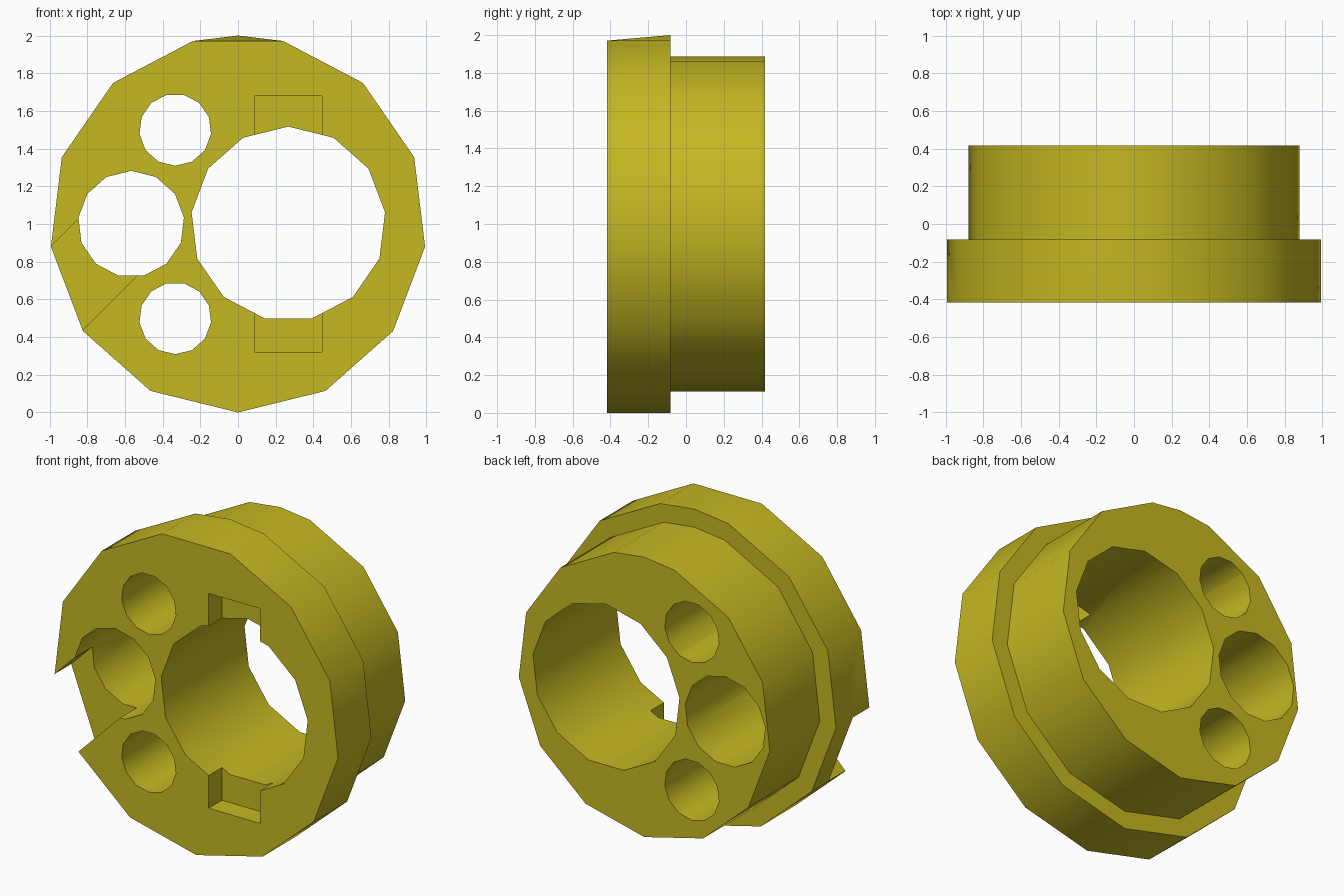
import bpy, bmesh, math
from mathutils import Matrix, Vector

if "Cube" in bpy.data.objects:
    bpy.data.objects.remove(bpy.data.objects["Cube"])

SIDES = 13
FRONT, STEP, BACK = -0.417, -0.083, 0.417

olive = bpy.data.materials.new("olive_yellow")
olive.diffuse_color = (0.56, 0.48, 0.016, 1)
olive.use_nodes = True
olive.node_tree.nodes["Principled BSDF"].inputs["Base Color"].default_value = olive.diffuse_color


def ring(cx, cz, r, y, up=False):
    """Corners of a polygon facing y, with one corner at the bottom or top."""
    s = 1 if up else -1
    return [(cx + r * math.sin(i * math.tau / SIDES), y,
             cz + s * r * math.cos(i * math.tau / SIDES)) for i in range(SIDES)]


def solid(name, points):
    bm = bmesh.new()
    for p in points:
        bm.verts.new(p)
    bmesh.ops.convex_hull(bm, input=bm.verts[:])
    bmesh.ops.dissolve_limit(bm, angle_limit=0.001, verts=bm.verts[:], edges=bm.edges[:])
    bmesh.ops.recalc_face_normals(bm, faces=bm.faces[:])
    me = bpy.data.meshes.new(name)
    bm.to_mesh(me)
    bm.free()
    ob = bpy.data.objects.new(name, me)
    bpy.context.collection.objects.link(ob)
    me.materials.append(olive)
    return ob


def box(name, x0, x1, y0, y1, z0, z1, matrix=Matrix()):
    return solid(name, [matrix @ Vector((x, y, z))
                        for x in (x0, x1) for y in (y0, y1) for z in (z0, z1)])


def combine(target, other, operation):
    mod = target.modifiers.new(other.name, 'BOOLEAN')
    mod.object, mod.operation, mod.solver = other, operation, 'EXACT'
    bpy.context.view_layer.objects.active = target
    bpy.ops.object.modifier_apply(modifier=mod.name)
    bpy.data.objects.remove(other)


# Wide front flange, with a slight peak at the back of its top
body = solid("stepped_ring", ring(0, 1, 1, FRONT) + ring(0, 1, 1, STEP) + [(0, STEP, 2)])

# Narrower hub behind it
hub = solid("hub", ring(0, 1, 0.886, STEP - 0.1) + ring(0, 1, 0.886, BACK)
            + [(0, STEP - 0.1, 1.886), (0, BACK, 1.886)])
combine(body, hub, 'UNION')

# Through holes: large bore, side hole, two small holes
for name, x, z, r, up in (("bore", 0.267, 1.0, 0.517, True),
                          ("side_hole", -0.567, 1.0, 0.282, True),
                          ("upper_hole", -0.333, 1.5, 0.191, False),
                          ("lower_hole", -0.333, 0.5, 0.191, False)):
    cutter = solid(name, ring(x, z, r, -0.6, up) + ring(x, z, r, 0.6, up))
    combine(body, cutter, 'DIFFERENCE')

# Key slots above and below the bore
combine(body, box("key_slot", 0.087, 0.447, -0.6, FRONT + 0.133, 0.32, 1.68), 'DIFFERENCE')

# Slanted channel from the side hole to the rim
tilt = Matrix.Translation((-0.567, 0, 1)) @ Matrix.Rotation(math.radians(-45), 4, 'Y')
combine(body, box("channel", -0.9, 0, -0.6, FRONT + 0.167, -0.217, 0.217, tilt), 'DIFFERENCE')

# Smooth curved walls, sharp rims
bpy.ops.object.select_all(action='DESELECT')
body.select_set(True)
bpy.context.view_layer.objects.active = body
bpy.ops.object.shade_smooth_by_angle(angle=math.radians(30))
